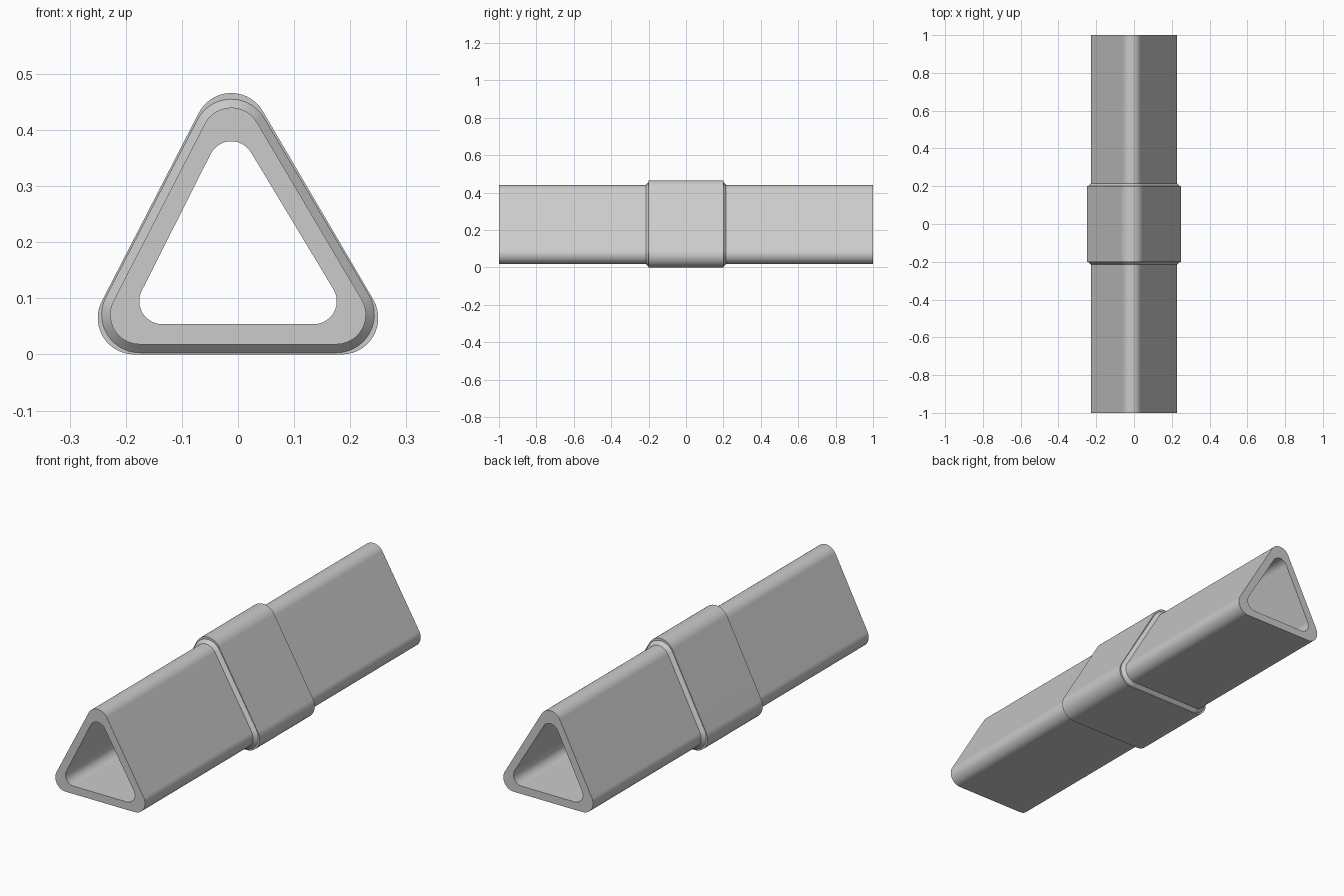
import bpy, bmesh, math
from mathutils import Vector

cube = bpy.data.objects.get("Cube")
if cube:
    bpy.data.objects.remove(cube)

STEPS = 14       # segments per rounded corner
APEX_X = -0.012  # the triangle leans slightly to its right

grey = bpy.data.materials.new("plain grey")
grey.use_nodes = True
grey.diffuse_color = (0.6, 0.6, 0.6, 1)
grey.node_tree.nodes["Principled BSDF"].inputs["Base Color"].default_value = grey.diffuse_color


def rounded_triangle(half_width, low, high, radius):
    """Outline in x and z around three corner circles, counter-clockwise."""
    corners = [Vector((-half_width, low)), Vector((half_width, low)), Vector((APEX_X, high))]
    points = []
    for i, corner in enumerate(corners):
        incoming = corner - corners[i - 1]
        outgoing = corners[(i + 1) % 3] - corner
        # Each arc runs between the outward normals of its two sides
        start = math.atan2(-incoming.x, incoming.y)
        end = math.atan2(-outgoing.x, outgoing.y)
        if end < start:
            end += math.tau
        for k in range(STEPS + 1):
            a = start + (end - start) * k / STEPS
            points.append((corner.x + radius * math.cos(a), corner.y + radius * math.sin(a)))
    return points


def loft(name, sections, closed=False):
    """Skin a run of (outline, y) sections; closed joins the last to the first."""
    bm = bmesh.new()
    rings = [[bm.verts.new((x, y, z)) for x, z in outline] for outline, y in sections]
    pairs = list(zip(rings, rings[1:]))
    if closed:
        pairs.append((rings[-1], rings[0]))
    for a, b in pairs:
        for i in range(len(a)):
            j = (i + 1) % len(a)
            bm.faces.new((a[i], a[j], b[j], b[i]))
    bmesh.ops.recalc_face_normals(bm, faces=bm.faces[:])
    mesh = bpy.data.meshes.new(name)
    bm.to_mesh(mesh)
    bm.free()
    mesh.materials.append(grey)
    obj = bpy.data.objects.new(name, mesh)
    bpy.context.collection.objects.link(obj)
    bpy.ops.object.select_all(action='DESELECT')
    obj.select_set(True)
    bpy.context.view_layer.objects.active = obj
    bpy.ops.object.shade_smooth_by_angle(angle=math.radians(30))
    # Keep the broad sides flat beside the rounded corners
    weighted = obj.modifiers.new("flat sides", 'WEIGHTED_NORMAL')
    weighted.keep_sharp = True


outer = rounded_triangle(0.175, 0.071, 0.387, 0.053)
bore = rounded_triangle(0.135, 0.095, 0.339, 0.041)
shoulder = rounded_triangle(0.175, 0.071, 0.387, 0.068)
sleeve = rounded_triangle(0.185, 0.065, 0.401, 0.065)

# Hollow tube, open at both ends
loft("tube", [(outer, -1), (outer, 1), (bore, 1), (bore, -1)], closed=True)

# Raised middle sleeve with a sloped shoulder at each end
half = [(outer, 0.215), (shoulder, 0.2), (sleeve, 0.2)]
loft("collar", [(o, -y) for o, y in half] + half[::-1])
